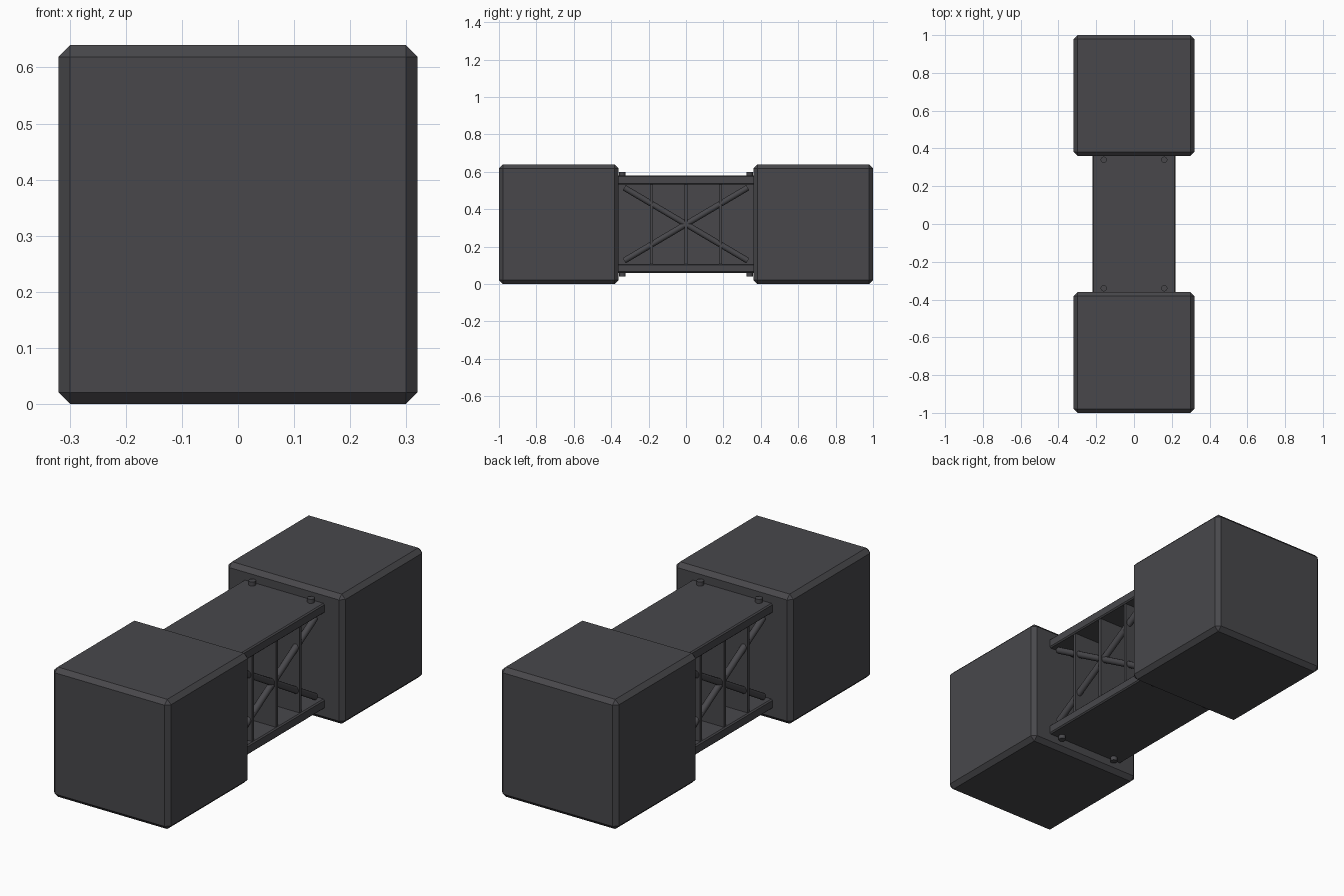
import bpy
import math
from mathutils import Vector

if "Cube" in bpy.data.objects:
    bpy.data.objects.remove(bpy.data.objects["Cube"])

# single dark grey finish
grey = bpy.data.materials.new("dark_grey")
grey.diffuse_color = (0.065, 0.064, 0.071, 1.0)
grey.use_nodes = True
grey.node_tree.nodes["Principled BSDF"].inputs["Base Color"].default_value = grey.diffuse_color


def box(name, centre, size, bevel=0.0):
    bpy.ops.mesh.primitive_cube_add(size=1, location=centre)
    ob = bpy.context.object
    ob.name = name
    ob.scale = size
    bpy.ops.object.transform_apply(location=False, rotation=False, scale=True)
    ob.data.materials.append(grey)
    if bevel:
        mod = ob.modifiers.new("chamfer", 'BEVEL')
        mod.width = bevel
        mod.segments = 1
    return ob


def rod(name, start, end, radius, sides):
    a, b = Vector(start), Vector(end)
    bpy.ops.mesh.primitive_cylinder_add(vertices=sides, radius=radius,
                                        depth=(b - a).length, location=(a + b) / 2)
    ob = bpy.context.object
    ob.name = name
    ob.rotation_euler = (b - a).to_track_quat('Z', 'Y').to_euler()
    ob.data.materials.append(grey)
    bpy.ops.object.shade_smooth_by_angle(angle=math.radians(40))
    return ob


MID = 0.32  # height of the beam axis

# chamfered end blocks
for label, s in (("front", -1), ("back", 1)):
    box(label + "_block", (0, s * 0.68, MID), (0.64, 0.64, 0.64), 0.021)

# top and bottom flanges with bolt heads
for label, s in (("top", 1), ("bottom", -1)):
    box(label + "_flange", (0, 0, MID + s * 0.236), (0.44, 0.74, 0.048), 0.006)
    for x in (-0.16, 0.16):
        for y in (-0.34, 0.34):
            rod(label + "_bolt", (x, y, MID + s * 0.25), (x, y, MID + s * 0.28), 0.017, 12)

# central web and cross ribs
box("web", (0, 0, MID), (0.03, 0.74, 0.44))
for y in (-0.185, 0, 0.185):
    box("rib", (0, y, MID), (0.425, 0.015, 0.44))

# crossed diagonal braces on both sides
for x in (-0.19, 0.19):
    for s in (-1, 1):
        rod("brace", (x, -0.33, MID - s * 0.195), (x, 0.33, MID + s * 0.195), 0.016, 12)
